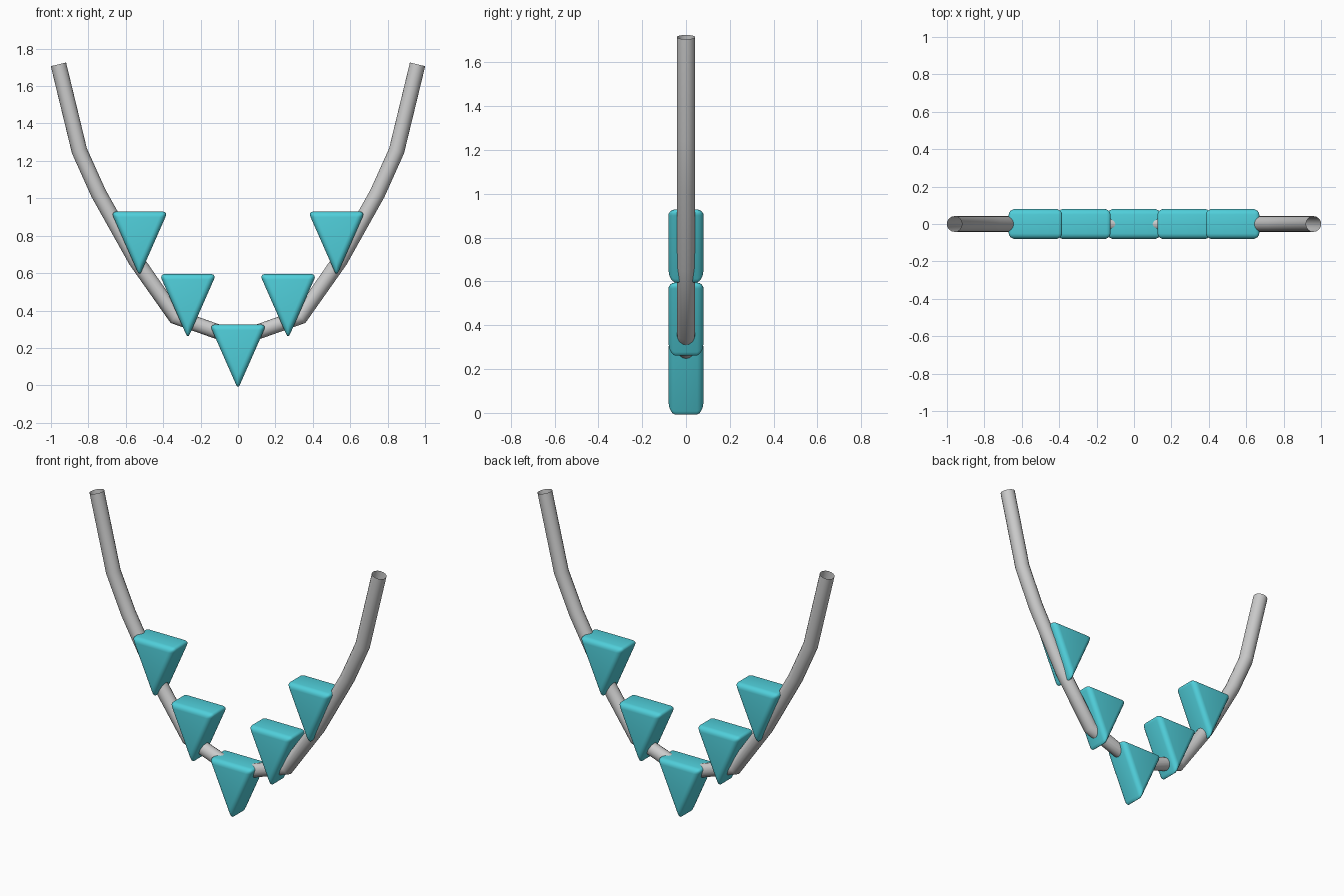
import bpy
import bmesh

if "Cube" in bpy.data.objects:
    bpy.data.objects.remove(bpy.data.objects["Cube"])

teal = bpy.data.materials.new("teal")
teal.diffuse_color = (0.08, 0.62, 0.70, 1)
teal.use_nodes = True
teal.node_tree.nodes["Principled BSDF"].inputs["Base Color"].default_value = teal.diffuse_color

# Cord: open round tube along a mirrored path
half = [(0.96, 1.716), (0.848, 1.254), (0.746, 1.027), (0.545, 0.668), (0.335, 0.367)]
path = [(-x, z) for x, z in half] + [(0, 0.248)] + half[::-1]
curve = bpy.data.curves.new("cord", 'CURVE')
curve.dimensions = '3D'
curve.bevel_depth = 0.042
curve.bevel_resolution = 6
curve.use_fill_caps = False
spline = curve.splines.new('POLY')
spline.points.add(len(path) - 1)
for p, (x, z) in zip(spline.points, path):
    p.co = (x, 0, z, 1)
spline.use_smooth = True
cord = bpy.data.objects.new("cord", curve)
bpy.context.collection.objects.link(cord)


def pendant(name, x, z):
    """Downward-pointing triangular prism with rounded edges."""
    bm = bmesh.new()
    tri = [(-0.152, 0.325), (0, -0.02), (0.152, 0.325)]
    face = bm.faces.new([bm.verts.new((a, -0.081, b)) for a, b in tri])
    ext = bmesh.ops.extrude_face_region(bm, geom=[face], use_keep_orig=True)
    bmesh.ops.translate(bm, vec=(0, 0.162, 0),
                        verts=[g for g in ext["geom"] if isinstance(g, bmesh.types.BMVert)])
    bmesh.ops.recalc_face_normals(bm, faces=bm.faces)
    bmesh.ops.bevel(bm, geom=bm.edges[:], offset=0.03, offset_type='OFFSET',
                    segments=4, profile=0.5, affect='EDGES')
    mesh = bpy.data.meshes.new(name)
    bm.to_mesh(mesh)
    bm.free()
    mesh.materials.append(teal)
    ob = bpy.data.objects.new(name, mesh)
    ob.location = (x, 0, z)
    bpy.context.collection.objects.link(ob)
    bpy.ops.object.select_all(action='DESELECT')
    ob.select_set(True)
    bpy.context.view_layer.objects.active = ob
    bpy.ops.object.shade_smooth_by_angle(angle=0.7)


# Centre pendant and two mirrored pairs
pendant("pendant_centre", 0, 0)
for side, s in (("left", -1), ("right", 1)):
    pendant("pendant_inner_" + side, s * 0.268, 0.27)
    pendant("pendant_outer_" + side, s * 0.527, 0.604)
